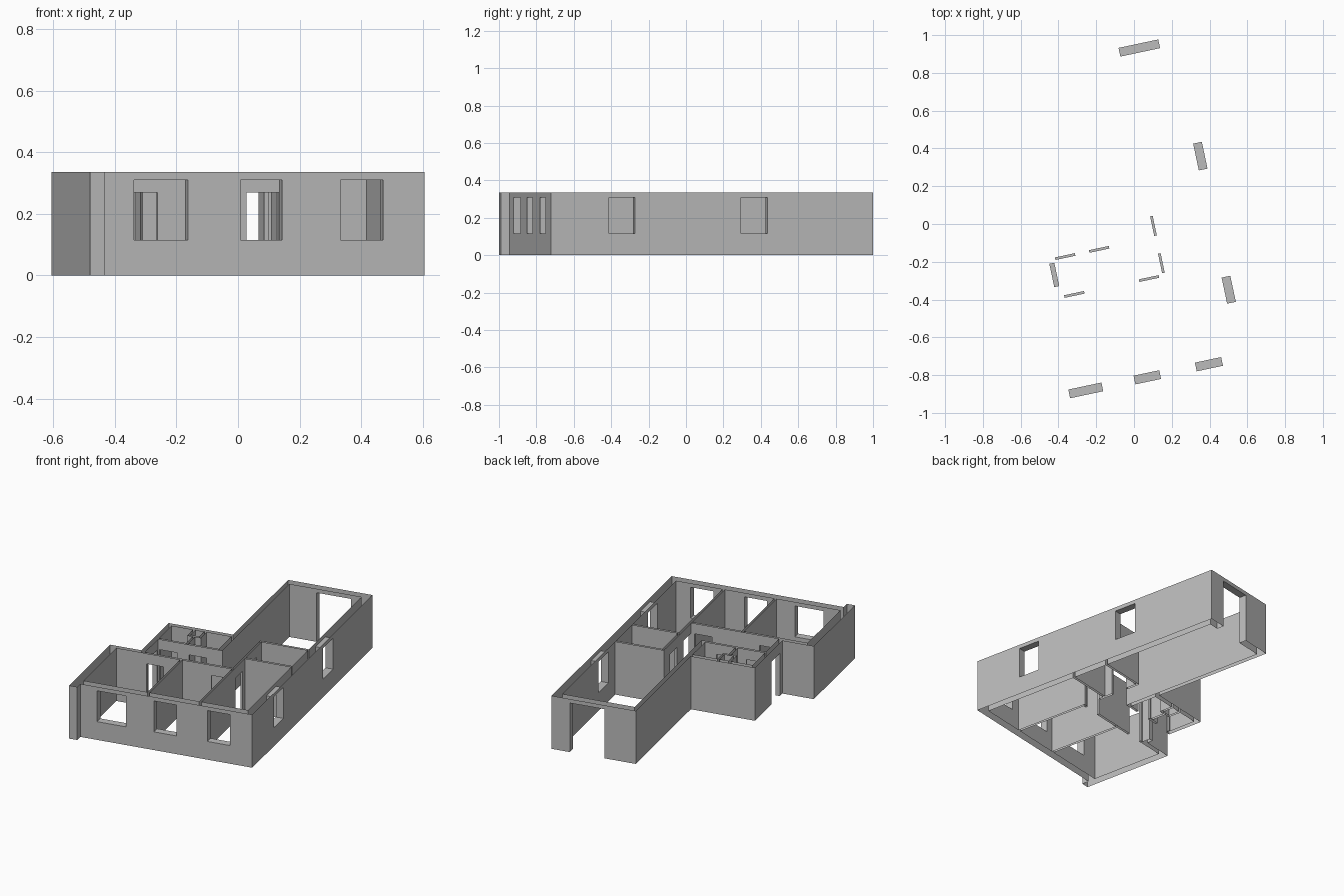
import bpy, bmesh, math
from mathutils import Matrix

cube = bpy.data.objects.get("Cube")
if cube:
    bpy.data.objects.remove(cube)

HEIGHT, SILL, DOOR, HEAD = 0.335, 0.115, 0.27, 0.31
THICK, MID, THIN = 0.047, 0.027, 0.014     # facade, party wall, partition
WIDTH, DEPTH, WING = -1.119, 1.761, -0.524

mat = bpy.data.materials.new("plaster_grey")
mat.use_nodes = True
mat.diffuse_color = (0.5, 0.5, 0.5, 1)
mat.node_tree.nodes["Principled BSDF"].inputs["Base Color"].default_value = (0.5, 0.5, 0.5, 1)


def along(a, b, v, t=THIN):
    """Partition across the plan, centred on v."""
    return (a, b, v - t / 2, v + t / 2)


def deep(u, a, b, t=THIN):
    """Partition into the depth of the plan, centred on u."""
    return (u - t / 2, u + t / 2, a, b)


# Wall footprints: u0, u1, v0, v1 measured from the front corner
footprints = {
    "outer_walls": [
        (WIDTH, 0, 0, THICK),                          # front
        (-THICK, 0, 0, DEPTH),                         # long side
        (WING, 0, DEPTH - THICK, DEPTH),               # wing end
        (WIDTH, WIDTH + 0.05, -0.046, 0.555),          # short side with stub
        (WIDTH, -0.897, 0.555 - MID, 0.555),           # rear of front block
        (-0.924, -0.897, 0.555 - MID, 0.956),          # entrance side
        (-0.924, WING + MID, 0.956 - MID, 0.956),      # rear of back rooms
        (WING, WING + MID, 0.732, DEPTH),              # wing side
    ],
    "room_partitions": [
        along(-0.897, -0.336, 0.533),                  # hall, front side
        along(-0.897, WING + MID, 0.739),              # hall, rear side
        deep(-0.665, THICK, 0.533),
        deep(-0.343, THICK, 0.942),
        along(-0.343, -THICK, 0.69),
        along(-0.343, -THICK, 0.935),
        deep(-0.72, 0.739, 0.85),                      # between back rooms
    ],
    "service_shaft": [
        along(-0.762, -0.678, 0.85),
        deep(-0.755, 0.85, 0.929),
        deep(-0.685, 0.85, 0.929),
    ],
}

# Openings: u0, u1, v0, v1, z0, z1
openings = []
for a, b in ((-0.964, -0.785), (-0.611, -0.472), (-0.279, -0.137)):
    openings.append((a, b, 0, THICK, SILL, HEAD))      # front windows
for a, b in ((0.317, 0.458), (1.038, 1.183)):
    openings.append((-THICK, 0, a, b, SILL, HEAD))     # side windows
openings.append((-0.328, -0.113, DEPTH - THICK, DEPTH, 0, HEAD))
openings.append((-0.924, -0.897, 0.593, 0.719, 0, DOOR))
for u, v in ((-0.834, 0.739), (-0.650, 0.739), (-0.424, 0.533), (-0.828, 0.533)):
    openings.append(along(u - 0.054, u + 0.054, v) + (0, DOOR))
for v in (0.801, 0.599):
    openings.append(deep(-0.343, v - 0.053, v + 0.053) + (0, DOOR))

# Non-uniform grid through every wall and opening edge
rects = [r for group in footprints.values() for r in group] + [o[:4] for o in openings]
us = sorted({round(x, 4) for r in rects for x in r[:2]})
vs = sorted({round(x, 4) for r in rects for x in r[2:4]})
zs = [0, SILL, DOOR, HEAD, HEIGHT]


def inside(r, u, v):
    return r[0] < u < r[1] and r[2] < v < r[3]


owner = {}
for i in range(len(us) - 1):
    for j in range(len(vs) - 1):
        u, v = (us[i] + us[i + 1]) / 2, (vs[j] + vs[j + 1]) / 2
        name = next((n for n, g in footprints.items() if any(inside(r, u, v) for r in g)), None)
        if name is None:
            continue
        for k in range(len(zs) - 1):
            z = (zs[k] + zs[k + 1]) / 2
            if not any(inside(o, u, v) and o[4] < z < o[5] for o in openings):
                owner[i, j, k] = name

place = Matrix.Translation((0.605, -0.722, 0)) @ Matrix.Rotation(math.radians(12), 4, "Z")
axes = (us, vs, zs)


def build(name):
    """Skin the wall cells, leaving wall tops and feet open."""
    bm = bmesh.new()
    made = {}

    def vert(key):
        if key not in made:
            made[key] = bm.verts.new([axes[n][key[n]] for n in range(3)])
        return made[key]

    for cell, who in owner.items():
        if who != name:
            continue
        for ax in range(3):
            for side in (0, 1):
                near = list(cell)
                near[ax] += 2 * side - 1
                if tuple(near) in owner:
                    continue
                if ax == 2 and not 0 <= near[2] < len(zs) - 1:
                    continue
                b, c = (ax + 1) % 3, (ax + 2) % 3
                ring = []
                for db, dc in ((0, 0), (1, 0), (1, 1), (0, 1)):
                    key = list(cell)
                    key[ax] += side
                    key[b] += db
                    key[c] += dc
                    ring.append(vert(tuple(key)))
                bm.faces.new(ring if side else ring[::-1])
    bmesh.ops.dissolve_limit(bm, angle_limit=0.01, verts=bm.verts[:], edges=bm.edges[:])
    bm.transform(place)
    mesh = bpy.data.meshes.new(name)
    bm.to_mesh(mesh)
    bm.free()
    mesh.materials.append(mat)
    bpy.context.collection.objects.link(bpy.data.objects.new(name, mesh))


for part in footprints:
    build(part)
